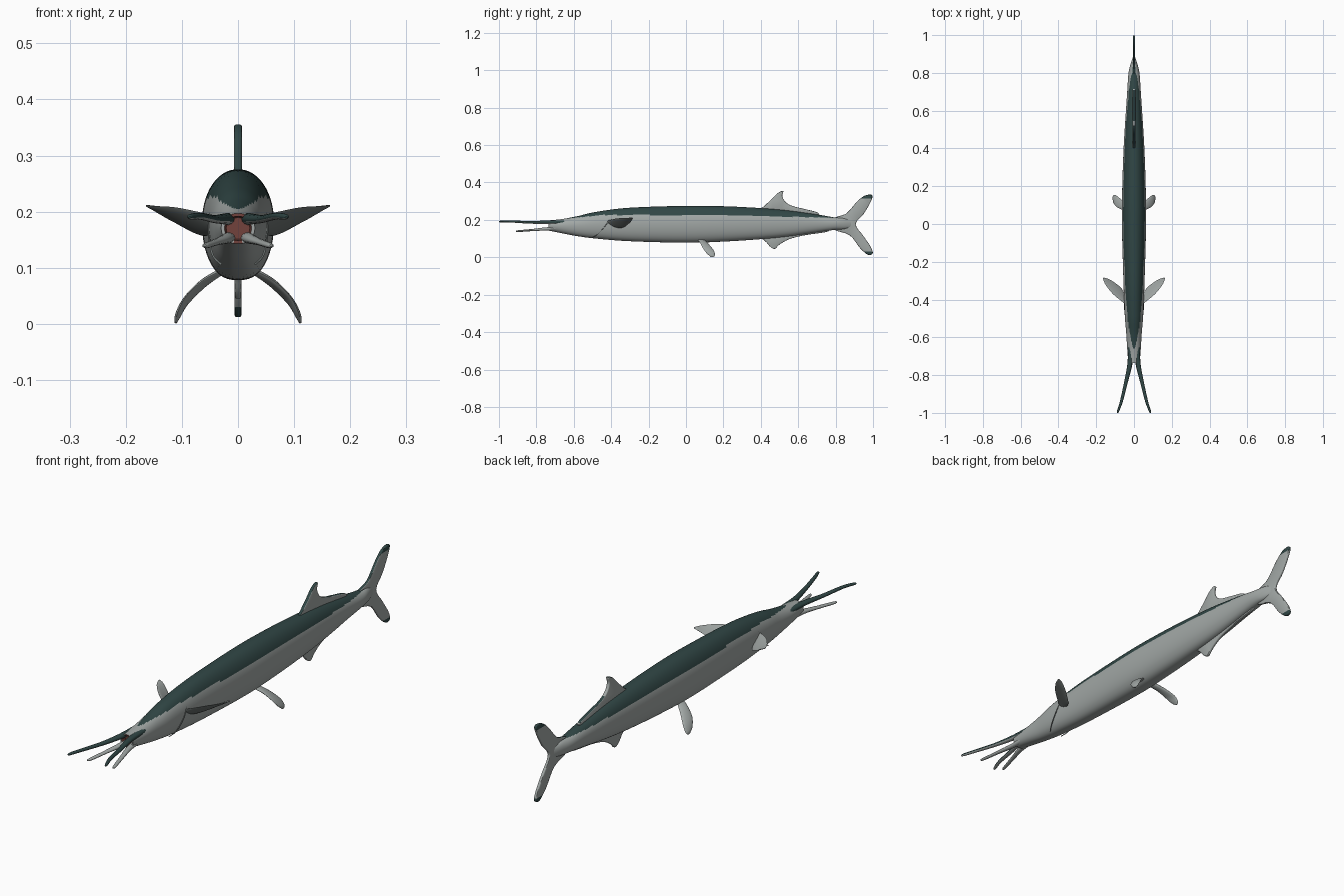
import bpy, bmesh, math
from mathutils import Vector

if "Cube" in bpy.data.objects:
    bpy.data.objects.remove(bpy.data.objects["Cube"])


def material(name, rgb):
    m = bpy.data.materials.new(name)
    m.use_nodes = True
    m.diffuse_color = (*rgb, 1)
    m.node_tree.nodes["Principled BSDF"].inputs["Base Color"].default_value = (*rgb, 1)
    return m


PALETTE = [material("silver_grey", (0.36, 0.39, 0.38)),
           material("dark_teal", (0.03, 0.062, 0.06)),
           material("mid_grey", (0.15, 0.17, 0.165)),
           material("mouth_red", (0.17, 0.055, 0.045))]
SILVER, TEAL, GREY, RED = range(4)


def spline(points, steps, closed=False):
    """Smooth interpolation through tuples of any length."""
    n, out = len(points), []
    for i in range(n if closed else n - 1):
        ids = [i - 1, i, i + 1, i + 2]
        ids = [j % n if closed else min(max(j, 0), n - 1) for j in ids]
        rows = list(zip(*[points[j] for j in ids]))
        for s in range(steps):
            t = s / steps
            out.append([b + 0.5 * t * (c - a + t * (2*a - 5*b + 4*c - d + t * (3*(b - c) + d - a)))
                        for a, b, c, d in rows])
    return out if closed else out + [list(points[-1])]


def finish(name, bm, rule, mirror=False):
    """Turn a bmesh into a coloured, smooth object."""
    bmesh.ops.recalc_face_normals(bm, faces=bm.faces)
    bm.normal_update()
    for f in bm.faces:
        f.material_index = rule(f.calc_center_median(), f.normal)
    mesh = bpy.data.meshes.new(name)
    bm.to_mesh(mesh)
    bm.free()
    for m in PALETTE:
        mesh.materials.append(m)
    obj = bpy.data.objects.new(name, mesh)
    bpy.context.collection.objects.link(obj)
    bpy.ops.object.select_all(action="DESELECT")
    obj.select_set(True)
    bpy.context.view_layer.objects.active = obj
    bpy.ops.object.shade_smooth_by_angle(angle=math.radians(45))
    if mirror:
        obj.modifiers.new("Mirror", "MIRROR").use_mirror_merge = False
    return obj


def skin(rings):
    """Bridge rings of points and cap both ends."""
    bm = bmesh.new()
    loops = [[bm.verts.new(p) for p in ring] for ring in rings]
    n = len(loops[0])
    for a, b in zip(loops, loops[1:]):
        for i in range(n):
            j = (i + 1) % n
            bm.faces.new((a[i], a[j], b[j], b[i]))
    bm.faces.new(loops[0])
    bm.faces.new(loops[-1])
    return bm


def blade(name, stations, rule, sides=14, steps=6):
    """Mirrored loft; station = centre xyz, half chord xyz, half thickness."""
    rows = spline(stations, steps)
    rings = []
    for k, row in enumerate(rows):
        centre, chord = Vector(row[:3]), Vector(row[3:6])
        along = Vector(rows[min(k + 1, len(rows) - 1)][:3]) - Vector(rows[max(k - 1, 0)][:3])
        thick = along.cross(chord).normalized() * row[6]
        rings.append([centre + chord * math.cos(a) + thick * math.sin(a)
                      for a in (math.tau * i / sides for i in range(sides))])
    return finish(name, skin(rings), rule, mirror=True)


def median_fin(name, outline, half, rule, cuts=()):
    """Thin upright fin from a side outline of (y, z) points."""
    bm = bmesh.new()
    pts = spline(outline, 4, closed=True)
    side = bm.faces.new([bm.verts.new((-half, y, z)) for y, z in pts])
    top = bmesh.ops.extrude_face_region(bm, geom=[side])["geom"]
    bmesh.ops.translate(bm, vec=(2 * half, 0, 0),
                        verts=[v for v in top if isinstance(v, bmesh.types.BMVert)])
    rim = [e for e in bm.edges if abs(e.verts[0].co.x - e.verts[1].co.x) < half]
    bmesh.ops.bevel(bm, geom=rim, offset=half * 0.6, segments=2, profile=0.5,
                    affect="EDGES", clamp_overlap=True)
    bmesh.ops.triangulate(bm, faces=[f for f in bm.faces if len(f.verts) > 4])
    for z in cuts:
        bmesh.ops.bisect_plane(bm, geom=bm.verts[:] + bm.edges[:] + bm.faces[:],
                               plane_co=(0, 0, z), plane_no=(0, 0, 1))
    return finish(name, bm, rule)


# Body: stations of y, half width, bottom, top
BODY = [(-0.735, 0.03, 0.143, 0.197), (-0.66, 0.036, 0.128, 0.205),
        (-0.58, 0.041, 0.113, 0.22), (-0.48, 0.049, 0.1, 0.243),
        (-0.3, 0.056, 0.086, 0.265), (0.0, 0.064, 0.078, 0.275),
        (0.2, 0.062, 0.084, 0.273), (0.4, 0.055, 0.097, 0.263),
        (0.55, 0.046, 0.112, 0.25), (0.7, 0.036, 0.134, 0.229),
        (0.79, 0.03, 0.146, 0.214), (0.84, 0.02, 0.15, 0.21),
        (0.885, 0.005, 0.16, 0.197)]
SIDES = 64


def body_ring(y, w, low, high, scale=1.0):
    mid, ring = low + (high - low) * 0.52, []
    for i in range(SIDES):
        a = math.tau * i / SIDES
        c, s = math.cos(a), math.sin(a)
        # Fuller flanks below the middle than above
        c = math.copysign(abs(c) ** (0.78 if s < 0 else 0.95), c)
        reach = high - mid if s > 0 else mid - low
        ring.append((w * c * scale, y, mid + reach * s * scale))
    return ring


def body_rule(c, n):
    if c.y < -0.71 and (c.x ** 2 + (c.z - 0.17) ** 2) < 0.025 ** 2:
        return RED
    edge = 0.226 - 0.1 * max(0, -c.y - 0.45) - 0.025 * max(0, c.y - 0.2)
    return TEAL if c.z > edge else SILVER


rows = spline(BODY, 16)
rings = [body_ring(-0.715, *BODY[0][1:], scale=0.7), body_ring(-0.735, *BODY[0][1:], scale=0.8)]
rings += [body_ring(*row) for row in rows]
finish("body", skin(rings), body_rule)

# Four slender, splayed jaws
blade("upper_jaws", [(0.017, -0.64, 0.186, 0.014, 0, 0, 0.012),
                     (0.022, -0.74, 0.187, 0.013, 0, 0, 0.01),
                     (0.043, -0.84, 0.187, 0.010, 0, 0, 0.007),
                     (0.067, -0.94, 0.192, 0.008, 0, 0, 0.006),
                     (0.084, -0.99, 0.191, 0.006, 0, 0, 0.005),
                     (0.086, -1.0, 0.19, 0.002, 0, 0, 0.002)],
      lambda c, n: TEAL if n.z > -0.5 else SILVER)
blade("lower_jaws", [(0.015, -0.64, 0.155, 0.014, 0, 0, 0.012),
                     (0.02, -0.74, 0.152, 0.012, 0, 0, 0.009),
                     (0.038, -0.82, 0.146, 0.009, 0, 0, 0.006),
                     (0.056, -0.895, 0.14, 0.007, 0, 0, 0.005),
                     (0.059, -0.91, 0.14, 0.002, 0, 0, 0.002)],
      lambda c, n: SILVER)

# Gill cover crease
blade("gill_creases", [(0.047, -0.41, 0.205, 0, 0.002, 0, 0.002),
                       (0.0525, -0.43, 0.17, 0, 0.002, 0, 0.002),
                       (0.046, -0.47, 0.125, 0, 0.002, 0, 0.002),
                       (0.03, -0.5, 0.106, 0, 0.002, 0, 0.002)],
      lambda c, n: GREY, sides=6)

# Paired fins
blade("pectoral_fins", [(0.042, -0.415, 0.18, -0.004, 0.008, -0.014, 0.005),
                        (0.085, -0.36, 0.182, -0.022, 0.015, -0.025, 0.005),
                        (0.13, -0.315, 0.196, -0.017, 0.012, -0.014, 0.004),
                        (0.154, -0.292, 0.207, -0.008, 0.005, -0.004, 0.003),
                        (0.163, -0.285, 0.21, -0.001, 0.001, -0.001, 0.001)],
      lambda c, n: GREY if n.x - n.y - n.z > 0 else SILVER)
blade("pelvic_fins", [(0.03, 0.08, 0.093, 0, 0.02, -0.002, 0.006),
                      (0.062, 0.1, 0.072, 0, 0.025, -0.006, 0.006),
                      (0.092, 0.12, 0.042, 0, 0.03, -0.008, 0.005),
                      (0.107, 0.132, 0.016, 0, 0.022, -0.006, 0.005),
                      (0.111, 0.138, 0.002, 0, 0.006, -0.001, 0.002)],
      lambda c, n: SILVER)

# Fins on the centre line
median_fin("dorsal_fin", [(0.4, 0.25), (0.42, 0.275), (0.46, 0.313), (0.49, 0.343),
                          (0.52, 0.355), (0.515, 0.328), (0.53, 0.298), (0.565, 0.276),
                          (0.63, 0.259), (0.7, 0.241), (0.7, 0.225), (0.55, 0.235)], 0.007,
           lambda c, n: TEAL if abs(n.x) < 0.8 and n.z - n.y > 0.3 else SILVER)
median_fin("anal_fin", [(0.4, 0.115), (0.43, 0.08), (0.452, 0.055), (0.475, 0.045),
                        (0.5, 0.068), (0.55, 0.096), (0.63, 0.117), (0.76, 0.138),
                        (0.72, 0.155), (0.5, 0.13)], 0.006,
           lambda c, n: SILVER)


def tail_rule(c, n):
    tip = c.z > 0.315 or c.z < 0.03
    return TEAL if tip or (abs(n.x) < 0.8 and n.z > 0.2 and c.y < 0.97 and c.z > 0.19) else SILVER


median_fin("tail_fin", [(0.79, 0.208), (0.855, 0.233), (0.915, 0.298), (0.955, 0.329),
                        (0.995, 0.333), (0.988, 0.298), (0.95, 0.232), (0.907, 0.177),
                        (0.95, 0.112), (0.988, 0.055), (0.998, 0.02), (0.972, 0.014),
                        (0.93, 0.05), (0.875, 0.118), (0.79, 0.15)], 0.006,
           tail_rule, cuts=(0.315, 0.03))
